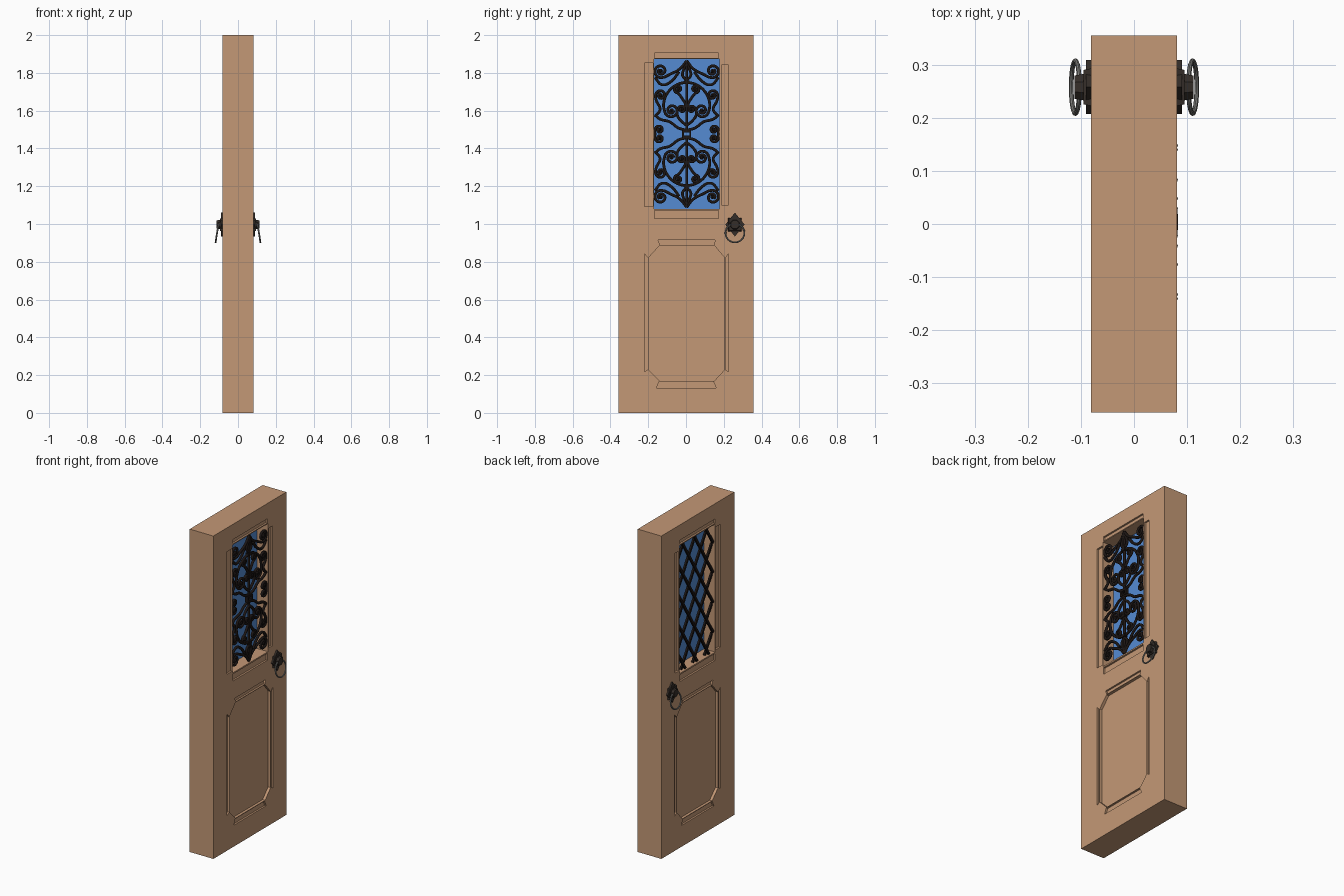
import bpy, bmesh, math
from mathutils import Matrix, Vector

if "Cube" in bpy.data.objects:
    bpy.data.objects.remove(bpy.data.objects["Cube"])


def material(name, rgb):
    m = bpy.data.materials.new(name)
    m.diffuse_color = (*rgb, 1)
    m.use_nodes = True
    m.node_tree.nodes["Principled BSDF"].inputs["Base Color"].default_value = m.diffuse_color
    return m


WOOD = material("wood", (0.55, 0.315, 0.18))
GLASS = material("blue_glass", (0.09, 0.26, 0.65))
IRON = material("black_iron", (0.012, 0.008, 0.007))
BRONZE = material("dark_bronze", (0.035, 0.027, 0.022))
STEEL = material("ring_steel", (0.2, 0.2, 0.19))


def make(name, bm, mat):
    bmesh.ops.recalc_face_normals(bm, faces=bm.faces)
    me = bpy.data.meshes.new(name)
    bm.to_mesh(me)
    bm.free()
    ob = bpy.data.objects.new(name, me)
    bpy.context.collection.objects.link(ob)
    me.materials.append(mat)
    return ob


def prism(bm, pts, x0, x1, top=1.0):
    """Extrude a (y, z) outline along x, scaling the far end about its centre."""
    cy = sum(p[0] for p in pts) / len(pts)
    cz = sum(p[1] for p in pts) / len(pts)
    a = [bm.verts.new((x0, y, z)) for y, z in pts]
    b = [bm.verts.new((x1, cy + (y - cy) * top, cz + (z - cz) * top)) for y, z in pts]
    bm.faces.new(a)
    bm.faces.new(b[::-1])
    for i in range(len(pts)):
        j = (i + 1) % len(pts)
        bm.faces.new((a[i], a[j], b[j], b[i]))


def rect(y0, y1, z0, z1):
    return [(y0, z0), (y1, z0), (y1, z1), (y0, z1)]


# Door slab with window opening, grooves and panel recess on both faces
bm = bmesh.new()
prism(bm, rect(-0.357, 0.357, 0, 2), -0.081, 0.081)
door = make("door_slab", bm, WOOD)

octagon = [(-0.14, 0.17), (0.15, 0.17), (0.204, 0.228), (0.204, 0.822),
           (0.15, 0.886), (-0.14, 0.886), (-0.198, 0.822), (-0.198, 0.228)]
grooves = [
    rect(-0.167, 0.172, 1.879, 1.905), rect(-0.167, 0.172, 1.029, 1.071),
    rect(-0.221, -0.175, 1.093, 1.852), rect(0.187, 0.224, 1.1, 1.842),
    [(-0.138, 0.89), (0.148, 0.89), (0.155, 0.915), (-0.148, 0.915)],
    [(-0.142, 0.166), (0.145, 0.166), (0.16, 0.132), (-0.157, 0.132)],
    [(-0.201, 0.23), (-0.201, 0.82), (-0.221, 0.843), (-0.221, 0.217)],
    [(0.208, 0.23), (0.208, 0.82), (0.226, 0.843), (0.226, 0.217)],
]
bm = bmesh.new()
prism(bm, rect(-0.17, 0.177, 1.08, 1.873), -0.2, 0.2)
for s in (-1, 1):
    prism(bm, octagon, s * 0.064, s * 0.12)
    for g in grooves:
        prism(bm, g, s * 0.07, s * 0.12)
cutter = make("door_cutter", bm, WOOD)
cutter.hide_render = True
mod = door.modifiers.new("openings", 'BOOLEAN')
mod.operation = 'DIFFERENCE'
mod.solver = 'EXACT'
mod.object = cutter
bpy.context.view_layer.objects.active = door
bpy.ops.object.modifier_apply(modifier=mod.name)
bpy.data.objects.remove(cutter)

# Glass pane
bm = bmesh.new()
prism(bm, rect(-0.17, 0.177, 1.08, 1.873), -0.005, 0.005)
make("glass_pane", bm, GLASS)

# Diamond lattice on the back side, each bar clipped to the opening
CY, CZ, HW, HH = 0.0035, 1.4765, 0.172, 0.395
bm = bmesh.new()
slope, step = 1.6, 0.185
for s in (-1, 1):
    for k in range(-4, 5):
        c = k * step
        lo = max(-HW, (-HH - c) / slope)
        hi = min(HW, (HH - c) / slope)
        if hi - lo < 0.02:
            continue
        p = Vector((CY + s * lo, CZ + slope * lo + c))
        q = Vector((CY + s * hi, CZ + slope * hi + c))
        d = (q - p).normalized() * 0.007
        n = Vector((-d.y, d.x))
        x = -0.062 - 0.004 * s
        prism(bm, [p + n, q + n, q - n, p - n], x - 0.006, x + 0.006)
make("back_lattice", bm, IRON)


# Scrollwork: each path ends in a spiral about a centre; mirrored to four quadrants
def spiral(last, centre, turns, direction):
    dy, dz = last[0] - centre[0], last[1] - centre[1]
    r, a = math.hypot(dy, dz), math.atan2(dz, dy)
    n = int(turns * 9)
    out = []
    for i in range(1, n + 1):
        t = i / n
        ang, rr = a + direction * t * turns * math.tau, r * (1 - 0.72 * t)
        out.append((centre[0] + rr * math.cos(ang), centre[1] + rr * math.sin(ang)))
    return out


scrolls = [
    # path, spiral centre, turns, direction
    ([(0, 0.388), (0.035, 0.345), (0.085, 0.318), (0.135, 0.298)], (0.137, 0.334), 1.4, 1),
    ([(0, 0.275), (0.05, 0.262), (0.1, 0.22), (0.122, 0.16), (0.118, 0.125)], (0.08, 0.125), 1.5, -1),
    ([(0.168, 0.095), (0.14, 0.13), (0.158, 0.17), (0.165, 0.2)], (0.137, 0.205), 1.3, 1),
    ([(0.04, 0.33), (0.08, 0.28), (0.13, 0.26), (0.168, 0.3)], None, 0, 0),
    ([(0, 0.02), (0.045, 0.032), (0.09, 0.065), (0.14, 0.078), (0.168, 0.1)], None, 0, 0),
    ([(0.168, 0.0), (0.168, 0.02)], (0.145, 0.022), 1.2, 1),
    ([(0, 0.045), (0.03, 0.07), (0.05, 0.1), (0.045, 0.135)], (0.026, 0.13), 1.2, 1),
    ([(0, 0.15), (0.022, 0.185), (0.045, 0.215)], (0.045, 0.238), 1.3, 1),
    ([(0, 0.285), (0.022, 0.31), (0.018, 0.335), (0, 0.375)], None, 0, 0),
]
cu = bpy.data.curves.new("scroll_grille", 'CURVE')
cu.dimensions = '3D'
cu.bevel_depth = 0.0085
cu.bevel_resolution = 1
cu.resolution_u = 3
cu.use_fill_caps = True
cu.materials.append(IRON)
GX = 0.072


def add_spline(pts):
    sp = cu.splines.new('BEZIER')
    sp.bezier_points.add(len(pts) - 1)
    for bp, (y, z) in zip(sp.bezier_points, pts):
        bp.co = (GX, CY + y, CZ + z)
        bp.handle_left_type = bp.handle_right_type = 'AUTO'


balls = bmesh.new()
for path, centre, turns, direction in scrolls:
    pts = path + (spiral(path[-1], centre, turns, direction) if centre else [])
    for sy in (-1, 1):
        for sz in (-1, 1):
            add_spline([(y * sy, z * sz) for y, z in pts])
            if centre:
                loc = Matrix.Translation((GX, CY + centre[0] * sy, CZ + centre[1] * sz))
                bmesh.ops.create_uvsphere(balls, u_segments=8, v_segments=6, radius=0.011, matrix=loc)
for s in (-1, 1):
    add_spline([(0, s * 0.012), (0, s * 0.39)])
grille = bpy.data.objects.new("scroll_grille", cu)
bpy.context.collection.objects.link(grille)
make("scroll_ends", balls, IRON)

# Collars on the centre bar of the grille: open square knot plus small bands
bm = bmesh.new()
for s in (-1, 1):
    prism(bm, rect(CY - 0.024, CY + 0.024, CZ + s * 0.014 - 0.005, CZ + s * 0.014 + 0.005), 0.062, 0.082)
    prism(bm, rect(CY + s * 0.019 - 0.005, CY + s * 0.019 + 0.005, CZ - 0.01, CZ + 0.01), 0.062, 0.082)
    for h in (0.15, 0.275):
        prism(bm, rect(CY - 0.015, CY + 0.015, CZ + s * h - 0.009, CZ + s * h + 0.009), 0.061, 0.083)
make("grille_collars", bm, IRON)


# Ring handles on both faces
HY, HZ = 0.259, 0.997


def diamond(r, h):
    return [(HY - r, HZ), (HY, HZ - h), (HY + r, HZ), (HY, HZ + h)]


def hexagon(r):
    return [(HY + r * math.cos(i * math.pi / 4 + math.pi / 8),
             HZ + r * math.sin(i * math.pi / 4 + math.pi / 8)) for i in range(8)]


for s, side in ((1, "front"), (-1, "back")):
    bm = bmesh.new()
    prism(bm, diamond(0.051, 0.063), s * 0.078, s * 0.091)
    prism(bm, rect(HY - 0.036, HY + 0.036, HZ - 0.036, HZ + 0.036), s * 0.078, s * 0.096, 0.9)
    prism(bm, hexagon(0.028), s * 0.09, s * 0.113, 0.85)
    make(side + "_handle_plate", bm, BRONZE)
    bpy.ops.mesh.primitive_torus_add(
        major_segments=24, minor_segments=8, major_radius=0.05, minor_radius=0.0045,
        location=(s * 0.111, HY, 0.952), rotation=(0, math.pi / 2 - s * math.radians(9), 0))
    ring = bpy.context.object
    ring.name = side + "_handle_ring"
    ring.data.materials.append(STEEL)
    bpy.ops.object.shade_smooth_by_angle()
